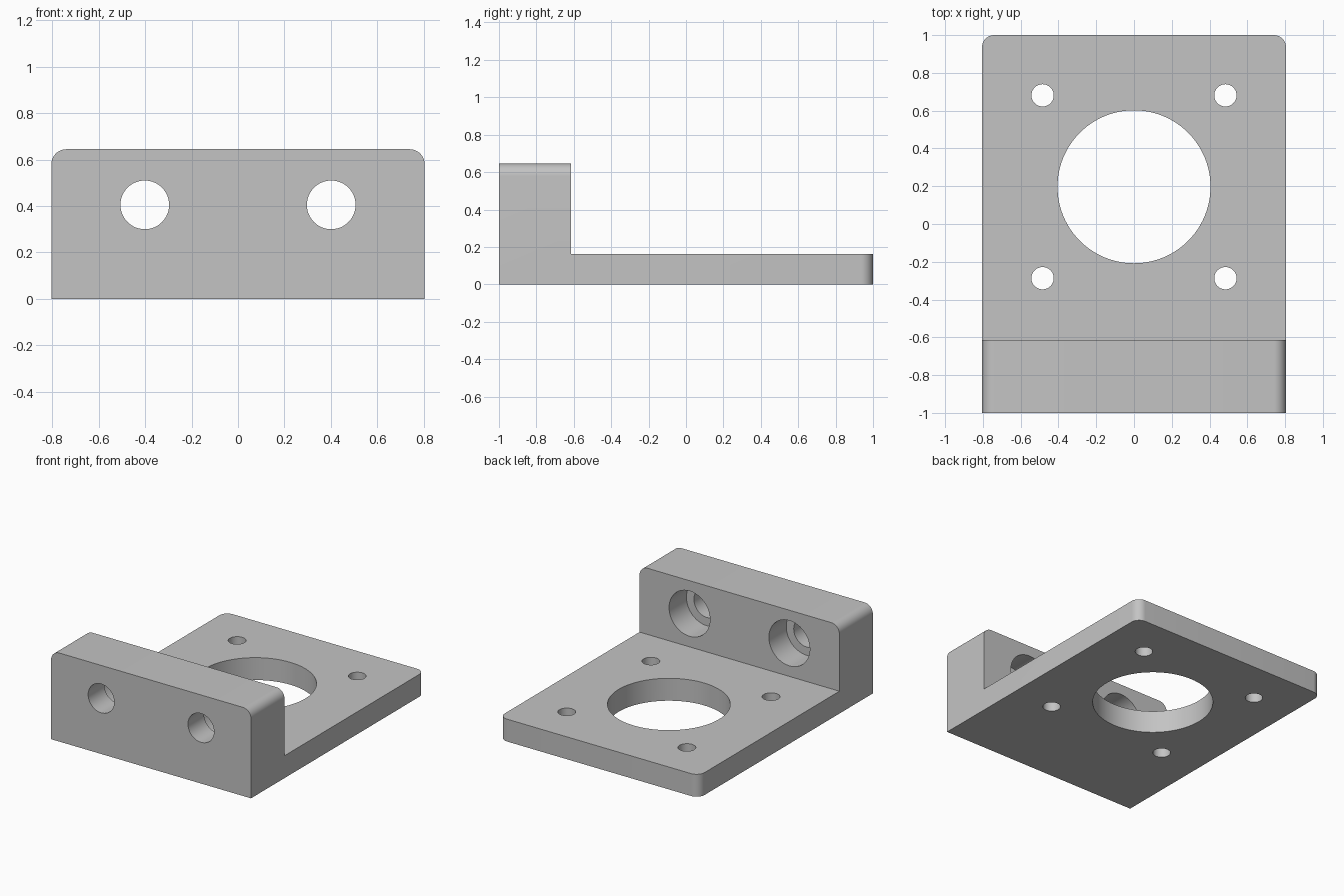
import bpy
import bmesh
from math import pi, radians
from mathutils import Matrix, Vector

default_cube = bpy.data.objects.get("Cube")
if default_cube:
    bpy.data.objects.remove(default_cube, do_unlink=True)

HALF_WIDTH = 0.805
WALL_BACK, WALL_TOP = -0.615, 0.645
PLATE_TOP = 0.163
CORNER_RADIUS = 0.065

metal = bpy.data.materials.new("grey metal")
metal.use_nodes = True
colour = (0.55, 0.55, 0.55, 1)
metal.diffuse_color = colour
metal.node_tree.nodes["Principled BSDF"].inputs["Base Color"].default_value = colour


def make_object(name, bm):
    bmesh.ops.recalc_face_normals(bm, faces=bm.faces)
    mesh = bpy.data.meshes.new(name)
    bm.to_mesh(mesh)
    bm.free()
    mesh.materials.append(metal)
    obj = bpy.data.objects.new(name, mesh)
    bpy.context.collection.objects.link(obj)
    return obj


# L-shaped side profile extruded across the width
bm = bmesh.new()
profile = [(-1, 0), (1, 0), (1, PLATE_TOP), (WALL_BACK, PLATE_TOP),
           (WALL_BACK, WALL_TOP), (-1, WALL_TOP)]
side = bm.faces.new([bm.verts.new((-HALF_WIDTH, y, z)) for y, z in profile])
extruded = bmesh.ops.extrude_face_region(bm, geom=[side])["geom"]
bmesh.ops.translate(bm, vec=(2 * HALF_WIDTH, 0, 0),
                    verts=[v for v in extruded if isinstance(v, bmesh.types.BMVert)])
bmesh.ops.recalc_face_normals(bm, faces=bm.faces)


# Round the upper wall corners and the far plate corners
def is_rounded(edge):
    a, b = (v.co for v in edge.verts)
    if abs(a.x - b.x) > 0.01:
        return False
    return min(a.z, b.z) > WALL_TOP - 0.01 or min(a.y, b.y) > 0.99


bmesh.ops.bevel(bm, geom=[e for e in bm.edges if is_rounded(e)], offset=CORNER_RADIUS,
                segments=10, profile=0.5, affect='EDGES')
bracket = make_object("mounting_bracket", bm)

# Cylinders for all holes, gathered in two cutters
plate_holes, wall_holes, counterbores = bmesh.new(), bmesh.new(), bmesh.new()


def add_cylinder(bm, centre, radius, depth, along_y=False, segments=48):
    turn = Matrix.Rotation(pi / 2, 4, 'X') if along_y else Matrix()
    bmesh.ops.create_cone(bm, cap_ends=True, segments=segments, radius1=radius, radius2=radius,
                          depth=depth, matrix=Matrix.Translation(Vector(centre)) @ turn)


add_cylinder(plate_holes, (0, 0.197, 0.1), 0.405, 0.6, segments=96)
for x in (-0.484, 0.484):
    for y in (-0.287, 0.681):
        add_cylinder(plate_holes, (x, y, 0.1), 0.059, 0.6)
for x in (-0.402, 0.402):
    add_cylinder(wall_holes, (x, -0.8, 0.405), 0.105, 0.8, along_y=True)
    add_cylinder(counterbores, (x, WALL_BACK, 0.405), 0.165, 0.4, along_y=True)

# Cut the holes, then discard the cutters
bpy.ops.object.select_all(action='DESELECT')
bpy.context.view_layer.objects.active = bracket
bracket.select_set(True)
for name, cutter_mesh in (("plate_hole_cutter", plate_holes), ("wall_hole_cutter", wall_holes),
                          ("counterbore_cutter", counterbores)):
    cutter = make_object(name, cutter_mesh)
    cutter.hide_render = True
    cut = bracket.modifiers.new(name, 'BOOLEAN')
    cut.operation = 'DIFFERENCE'
    cut.solver = 'EXACT'
    cut.object = cutter
    bpy.ops.object.modifier_apply(modifier=cut.name)
    bpy.data.objects.remove(cutter, do_unlink=True)

bpy.ops.object.shade_smooth_by_angle(angle=radians(30))
